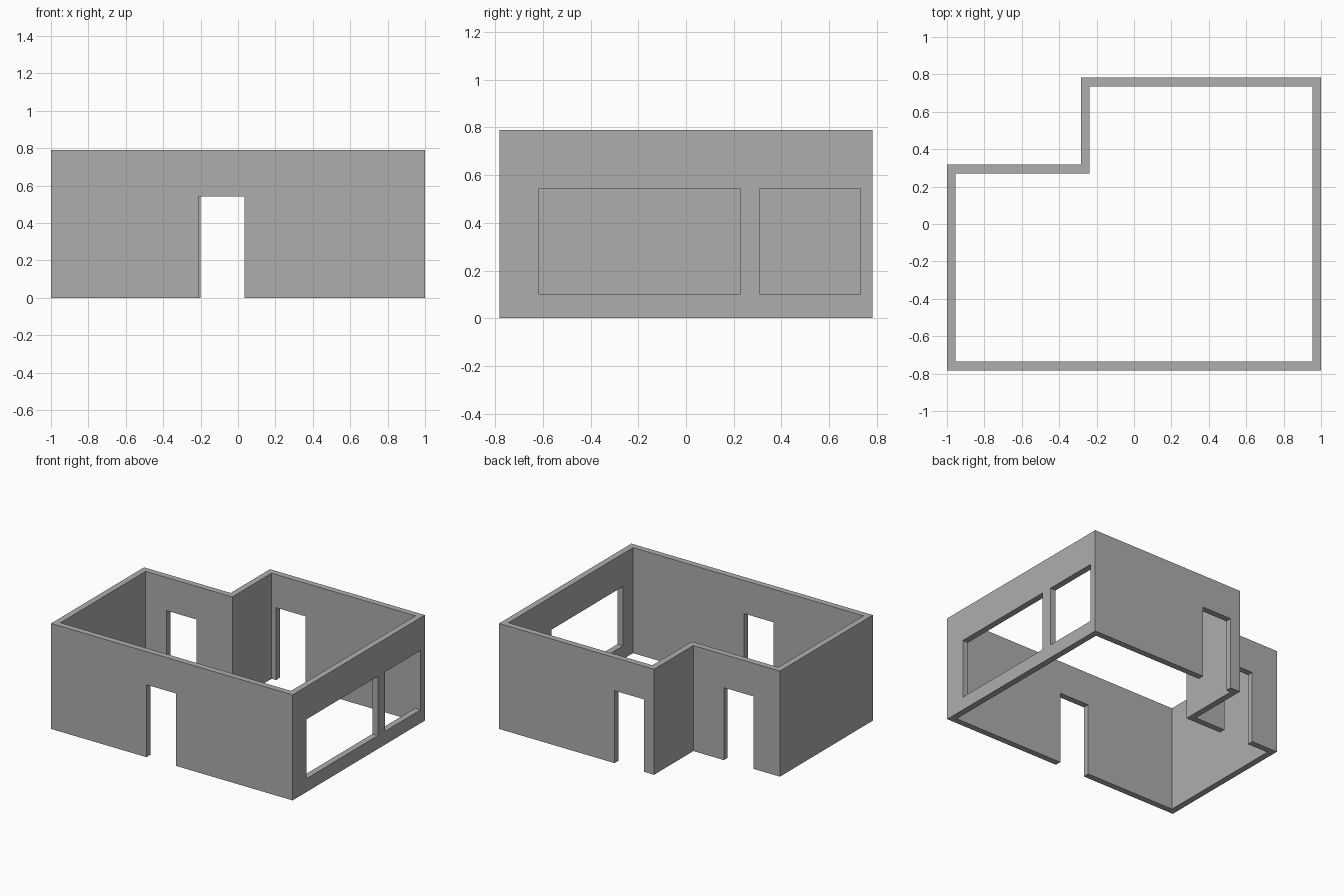
import bpy
import bmesh

cube = bpy.data.objects.get("Cube")
if cube:
    bpy.data.objects.remove(cube, do_unlink=True)

HEIGHT = 0.79
THICK = 0.046

# Flat plaster grey
grey = bpy.data.materials.new("plaster grey")
colour = (0.42, 0.42, 0.42, 1)
grey.use_nodes = True
grey.diffuse_color = colour
grey.node_tree.nodes["Principled BSDF"].inputs["Base Color"].default_value = colour


def add_object(name, bm):
    bmesh.ops.recalc_face_normals(bm, faces=bm.faces)
    mesh = bpy.data.meshes.new(name)
    bm.to_mesh(mesh)
    bm.free()
    mesh.materials.append(grey)
    obj = bpy.data.objects.new(name, mesh)
    bpy.context.collection.objects.link(obj)
    return obj


def inset_outline(points, dist):
    """Offset a right-angled, anticlockwise outline inward."""
    result = []
    for i, (x, y) in enumerate(points):
        px, py = points[i - 1]
        nx, ny = points[(i + 1) % len(points)]
        normals = []
        for dx, dy in ((x - px, y - py), (nx - x, ny - y)):
            length = abs(dx) + abs(dy)
            normals.append((-dy / length, dx / length))
        result.append((x + dist * (normals[0][0] + normals[1][0]),
                       y + dist * (normals[0][1] + normals[1][1])))
    return result


def wall_ring(name, outer):
    """Hollow wall ring, open at floor and ceiling."""
    bm = bmesh.new()
    inner = inset_outline(outer, THICK)
    rings = [[bm.verts.new((x, y, z)) for x, y in line]
             for line, z in ((outer, 0), (outer, HEIGHT), (inner, HEIGHT), (inner, 0))]
    count = len(outer)
    for r, ring in enumerate(rings):
        following = rings[(r + 1) % len(rings)]
        for i in range(count):
            j = (i + 1) % count
            bm.faces.new((ring[i], ring[j], following[j], following[i]))
    return add_object(name, bm)


def cut_opening(wall, name, low, high):
    """Cut a box-shaped opening through a wall."""
    bm = bmesh.new()
    bmesh.ops.create_cube(bm, size=1)
    for v in bm.verts:
        v.co = [a if c < 0 else b for c, a, b in zip(v.co, low, high)]
    cutter = add_object(name, bm)
    cutter.hide_render = True
    mod = wall.modifiers.new(name, "BOOLEAN")
    mod.operation = "DIFFERENCE"
    mod.solver = "EXACT"
    mod.object = cutter
    return cutter


# L-shaped house plan
outline = [(-1, -0.782), (1, -0.782), (1, 0.782),
           (-0.283, 0.782), (-0.283, 0.317), (-1, 0.317)]
walls = wall_ring("house_walls", outline)

cutters = []
# Doorways: x range and outer face of the wall
for name, x0, x1, y in (("front_doorway", -0.211, 0.036, -0.76),
                        ("back_doorway", -0.201, 0.044, 0.76),
                        ("side_room_doorway", -0.782, -0.535, 0.294)):
    cutters.append(cut_opening(walls, name, (x0, y - 0.1, -0.1), (x1, y + 0.1, 0.542)))

# Windows in the left wall
for name, y0, y1 in (("large_window", -0.617, 0.227), ("small_window", 0.31, 0.732)):
    cutters.append(cut_opening(walls, name, (0.9, y0, 0.1), (1.1, y1, 0.544)))

# Bake the openings and drop the cutters
bpy.context.view_layer.update()
graph = bpy.context.evaluated_depsgraph_get()
baked = bpy.data.meshes.new_from_object(walls.evaluated_get(graph))
walls.modifiers.clear()
walls.data = baked
baked.name = "house_walls"
baked.materials.clear()
baked.materials.append(grey)
for poly in baked.polygons:
    poly.material_index = 0
    poly.use_smooth = False
for cutter in cutters:
    bpy.data.objects.remove(cutter, do_unlink=True)
